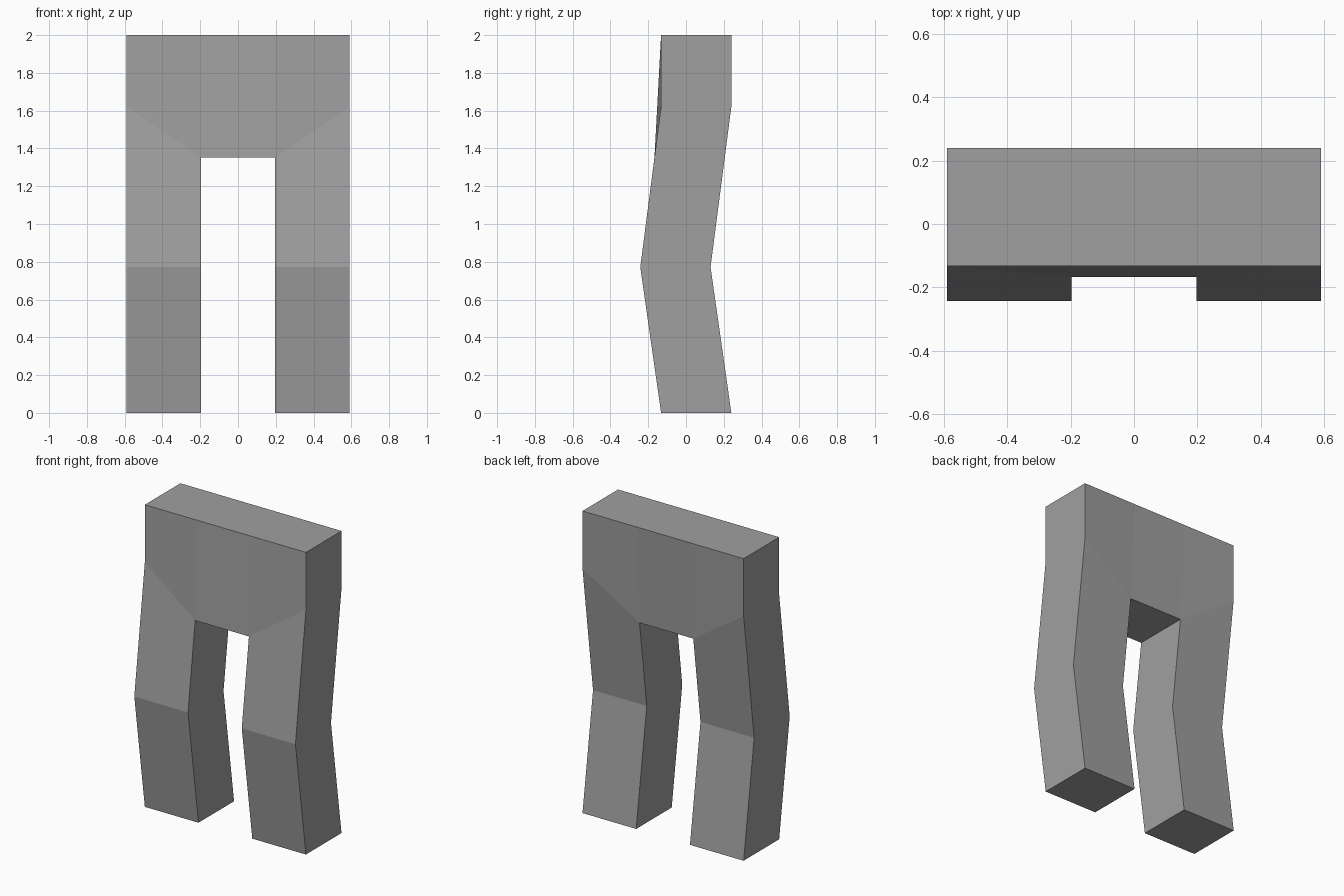
import bpy
import bmesh

if "Cube" in bpy.data.objects:
    bpy.data.objects.remove(bpy.data.objects["Cube"])

W, G = 0.59, 0.197          # outer and inner half widths
DEPTH = 0.372               # front-to-back thickness

grey = bpy.data.materials.new("mid grey")
grey.diffuse_color = (0.35, 0.35, 0.35, 1)
grey.use_nodes = True
grey.node_tree.nodes["Principled BSDF"].inputs["Base Color"].default_value = grey.diffuse_color

# front y and height of each ring: (outer y, outer z), (inner y, inner z)
rings = [
    ((-0.132, 0.0), (-0.132, 0.0)),        # hem
    ((-0.242, 0.772), (-0.242, 0.772)),    # knee
    ((-0.132, 1.62), (-0.167, 1.352)),     # hip, slanting down to the crotch
    ((-0.132, 2.0), (-0.132, 2.0)),        # waist
]

bm = bmesh.new()


def ring(side, outer, inner):
    """Four corners of one leg section."""
    coords = [(side * W, outer[0], outer[1]), (side * G, inner[0], inner[1]),
              (side * G, inner[0] + DEPTH, inner[1]),
              (side * W, outer[0] + DEPTH, outer[1])]
    return [bm.verts.new(c) for c in coords]


sides = []
for s in (-1, 1):
    loops = [ring(s, o, i) for o, i in rings]
    bm.faces.new(loops[0])
    bm.faces.new(loops[-1])
    for n, (a, b) in enumerate(zip(loops, loops[1:])):
        for k in range(4):
            # the inner wall stops at the crotch
            if n == 2 and k == 1:
                continue
            j = (k + 1) % 4
            bm.faces.new((a[k], a[j], b[j], b[k]))
    sides.append(loops)

# seat panel joining both legs: front, waist, back and crotch
(l_low, l_top), (r_low, r_top) = sides[0][2:], sides[1][2:]
bm.faces.new((l_low[1], r_low[1], r_top[1], l_top[1]))
bm.faces.new((l_top[1], r_top[1], r_top[2], l_top[2]))
bm.faces.new((l_top[2], r_top[2], r_low[2], l_low[2]))
bm.faces.new((l_low[2], r_low[2], r_low[1], l_low[1]))
bmesh.ops.recalc_face_normals(bm, faces=bm.faces[:])

mesh = bpy.data.meshes.new("trousers")
bm.to_mesh(mesh)
bm.free()
mesh.materials.append(grey)
trousers = bpy.data.objects.new("trousers", mesh)
bpy.context.collection.objects.link(trousers)
